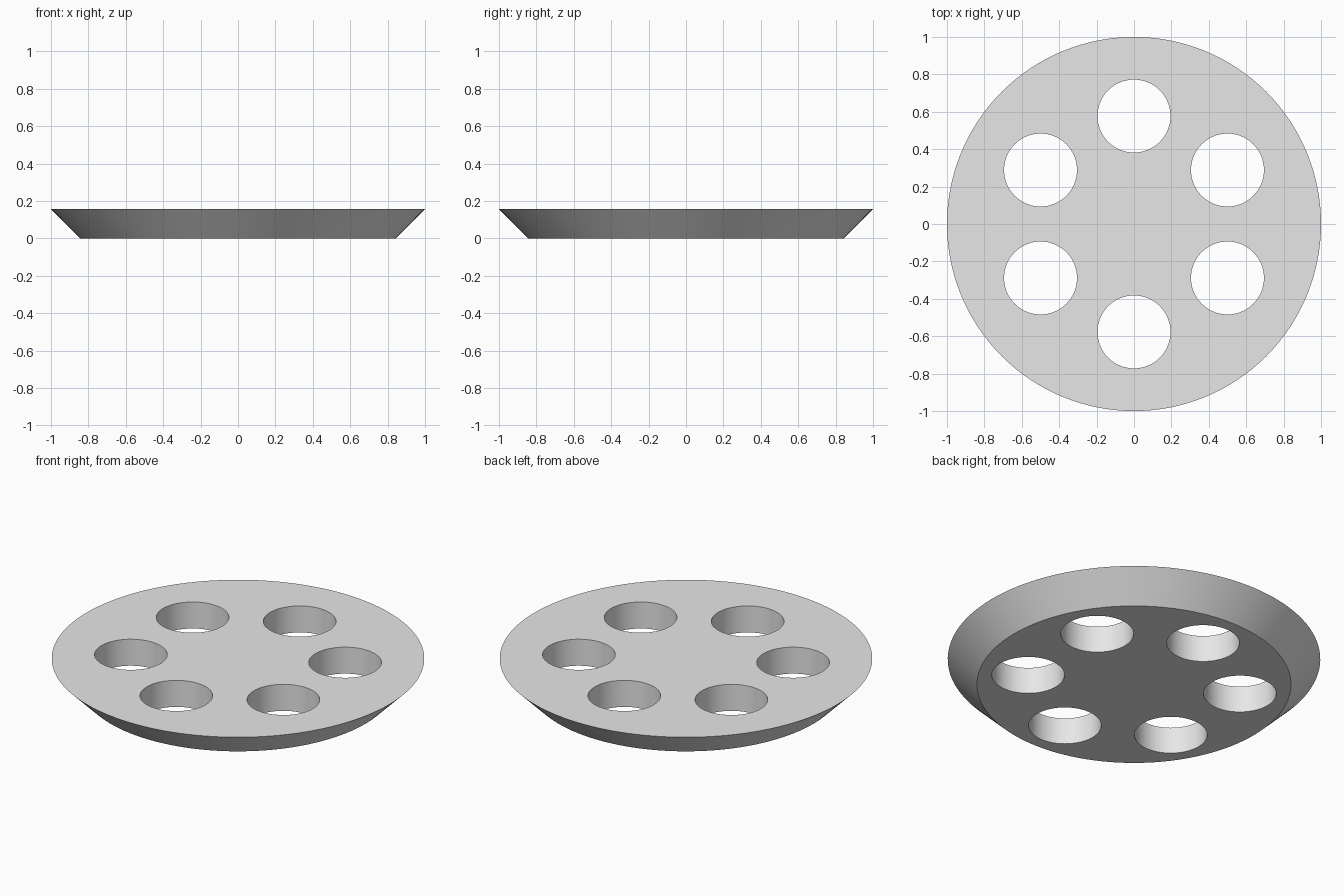
import bpy, bmesh, math
from mathutils import Matrix

cube = bpy.data.objects.get("Cube")
if cube:
    bpy.data.objects.remove(cube, do_unlink=True)

TOP_RADIUS, BASE_RADIUS, HEIGHT = 1.0, 0.843, 0.157
HOLE_RADIUS, RING_RADIUS, HOLE_COUNT = 0.195, 0.577, 6

grey = bpy.data.materials.new("light_grey")
grey.use_nodes = True
colour = (0.8, 0.8, 0.8, 1)
grey.diffuse_color = colour
grey.node_tree.nodes["Principled BSDF"].inputs["Base Color"].default_value = colour


def add_cone(bm, bottom, top, depth, x, y, segments):
    bmesh.ops.create_cone(bm, cap_ends=True, segments=segments, radius1=bottom,
                          radius2=top, depth=depth,
                          matrix=Matrix.Translation((x, y, HEIGHT / 2)))


def make_object(name, bm):
    mesh = bpy.data.meshes.new(name)
    bm.to_mesh(mesh)
    bm.free()
    mesh.materials.append(grey)
    obj = bpy.data.objects.new(name, mesh)
    bpy.context.collection.objects.link(obj)
    return obj


# Tapered disc
bm = bmesh.new()
add_cone(bm, BASE_RADIUS, TOP_RADIUS, HEIGHT, 0, 0, 128)
disc = make_object("tapered_disc", bm)

# Ring of round through-holes
bm = bmesh.new()
for i in range(HOLE_COUNT):
    angle = math.pi / 2 + i * math.tau / HOLE_COUNT
    add_cone(bm, HOLE_RADIUS, HOLE_RADIUS, HEIGHT * 2,
             RING_RADIUS * math.cos(angle), RING_RADIUS * math.sin(angle), 64)
cutter = make_object("hole_cutter", bm)
cutter.hide_render = True

cut = disc.modifiers.new("holes", 'BOOLEAN')
cut.operation = 'DIFFERENCE'
cut.solver = 'EXACT'
cut.object = cutter

# Bake the cut, then smooth the round walls and keep the rims sharp
bpy.ops.object.select_all(action='DESELECT')
disc.select_set(True)
bpy.context.view_layer.objects.active = disc
bpy.ops.object.modifier_apply(modifier=cut.name)
bpy.data.objects.remove(cutter, do_unlink=True)
bpy.ops.object.shade_smooth_by_angle(angle=math.radians(30))
